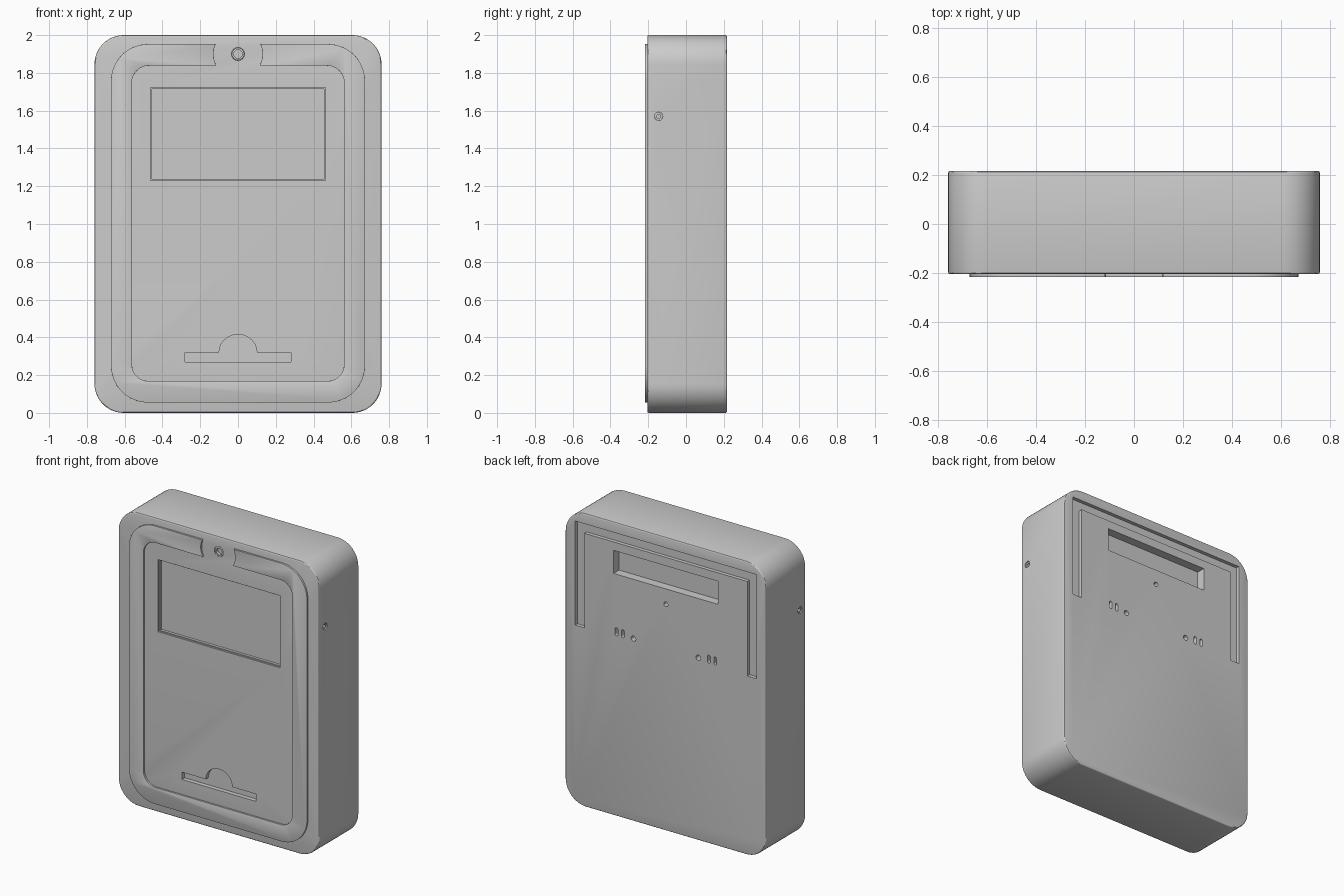
import bpy, bmesh
from math import cos, sin, pi, radians

if "Cube" in bpy.data.objects:
    bpy.data.objects.remove(bpy.data.objects["Cube"])

FRONT, BACK = -0.205, 0.217


def rounded(x0, x1, z0, z1, r, n=12):
    """Rounded rectangle outline in x, z."""
    if r == 0:
        return [(x1, z1), (x0, z1), (x0, z0), (x1, z0)]
    corners = [(x1 - r, z1 - r), (x0 + r, z1 - r), (x0 + r, z0 + r), (x1 - r, z0 + r)]
    return [(cx + r * cos(pi / 2 * (q + i / n)), cz + r * sin(pi / 2 * (q + i / n)))
            for q, (cx, cz) in enumerate(corners) for i in range(n + 1)]


def circle(x, z, r, n=32):
    return [(x + r * cos(2 * pi * i / n), z + r * sin(2 * pi * i / n)) for i in range(n)]


def prism(name, pts, y0, y1, bevel=0, side=False):
    """Extrude an outline along y (or along x, with outline in y, z)."""
    bm = bmesh.new()
    put = (lambda a, b, d: (d, a, b)) if side else (lambda a, b, d: (a, d, b))
    lo = [bm.verts.new(put(a, b, y0)) for a, b in pts]
    hi = [bm.verts.new(put(a, b, y1)) for a, b in pts]
    caps = [bm.faces.new(lo), bm.faces.new(hi)]
    for i in range(len(pts)):
        j = (i + 1) % len(pts)
        bm.faces.new((lo[i], lo[j], hi[j], hi[i]))
    bmesh.ops.recalc_face_normals(bm, faces=bm.faces)
    if bevel:
        bmesh.ops.bevel(bm, geom=list({e for f in caps for e in f.edges}),
                        offset=bevel, segments=3, profile=0.5, affect='EDGES')
    me = bpy.data.meshes.new(name)
    bm.to_mesh(me)
    bm.free()
    ob = bpy.data.objects.new(name, me)
    bpy.context.collection.objects.link(ob)
    return ob


def apply(ob, mod):
    bpy.context.view_layer.objects.active = ob
    bpy.ops.object.modifier_apply(modifier=mod.name)


def cut(ob, pts, y0, y1, side=False):
    """Subtract an extruded outline and remove the cutter."""
    c = prism("cutter", pts, y0, y1, side=side)
    c.hide_render = True
    m = ob.modifiers.new("cut", 'BOOLEAN')
    m.operation, m.solver, m.object = 'DIFFERENCE', 'EXACT', c
    apply(ob, m)
    bpy.data.objects.remove(c)


def smooth(ob):
    bpy.ops.object.select_all(action='DESELECT')
    ob.select_set(True)
    bpy.context.view_layer.objects.active = ob
    bpy.ops.object.shade_smooth_by_angle(angle=radians(30))


# Main housing
body = prism("housing", rounded(-0.76, 0.76, 0, 2, 0.155), FRONT, BACK, 0.008)

# Front: display recess with a stepped rim, card slot with thumb notch, camera hole
cut(body, rounded(-0.462, 0.462, 1.23, 1.722, 0), -0.3, FRONT + 0.012)
cut(body, rounded(-0.455, 0.455, 1.237, 1.715, 0), -0.3, FRONT + 0.03)
notch = [(0.1 * cos(pi * i / 20), 0.32 + 0.095 * sin(pi * i / 20)) for i in range(21)]
cut(body, [(-0.28, 0.27), (0.28, 0.27), (0.28, 0.32)] + notch + [(-0.28, 0.32)],
    -0.3, FRONT + 0.03)
cut(body, circle(0, 1.9, 0.034), -0.3, FRONT + 0.025)

# Back: hanging groove, wide pocket, screw holes and strap slots
groove = [(0.685, 1.22), (0.685, 1.93), (-0.685, 1.93), (-0.685, 1.22),
          (-0.615, 1.22), (-0.615, 1.865), (0.615, 1.865), (0.615, 1.22)]
cut(body, groove, BACK - 0.025, 0.3)
cut(body, rounded(-0.395, 0.395, 1.65, 1.807, 0), BACK - 0.06, 0.3)
cut(body, circle(0, 1.545, 0.016, 20), BACK - 0.04, 0.3)
for s in (-1, 1):
    cut(body, circle(s * 0.245, 1.245, 0.018, 20), BACK - 0.04, 0.3)
    for x in (0.325, 0.373):
        x *= s
        cut(body, rounded(x - 0.011, x + 0.011, 1.23, 1.284, 0.01, 4), BACK - 0.04, 0.3)

# Side screw holes
for s in (-1, 1):
    cut(body, circle(-0.145, 1.57, 0.022, 24), s * 0.735, s * 0.8, side=True)
smooth(body)

# Side screws, each a drilled ring inside its hole
for s, label in ((-1, "left"), (1, "right")):
    screw = prism(label + "_screw", circle(-0.145, 1.57, 0.0215, 24),
                  s * 0.73, s * 0.752, side=True)
    cut(screw, circle(-0.145, 1.57, 0.011, 20), s * 0.738, s * 0.8, side=True)
    smooth(screw)

# Raised front frame, opened at the top around the camera
frame = prism("front_frame", rounded(-0.672, 0.672, 0.055, 1.952, 0.195, 16), -0.217, -0.198)
cut(frame, rounded(-0.562, 0.562, 0.168, 1.838, 0.09), -0.3, 0)
cut(frame, circle(0, 1.9, 0.13, 64), -0.3, 0)
bev = frame.modifiers.new("edge", 'BEVEL')
bev.width, bev.segments, bev.limit_method, bev.angle_limit = 0.004, 2, 'ANGLE', radians(40)
apply(frame, bev)
smooth(frame)

# Camera ring and lens
ring = prism("camera_ring", circle(0, 1.9, 0.0335), FRONT, FRONT + 0.03, 0.003)
cut(ring, circle(0, 1.9, 0.022), -0.3, FRONT + 0.02)
smooth(ring)
